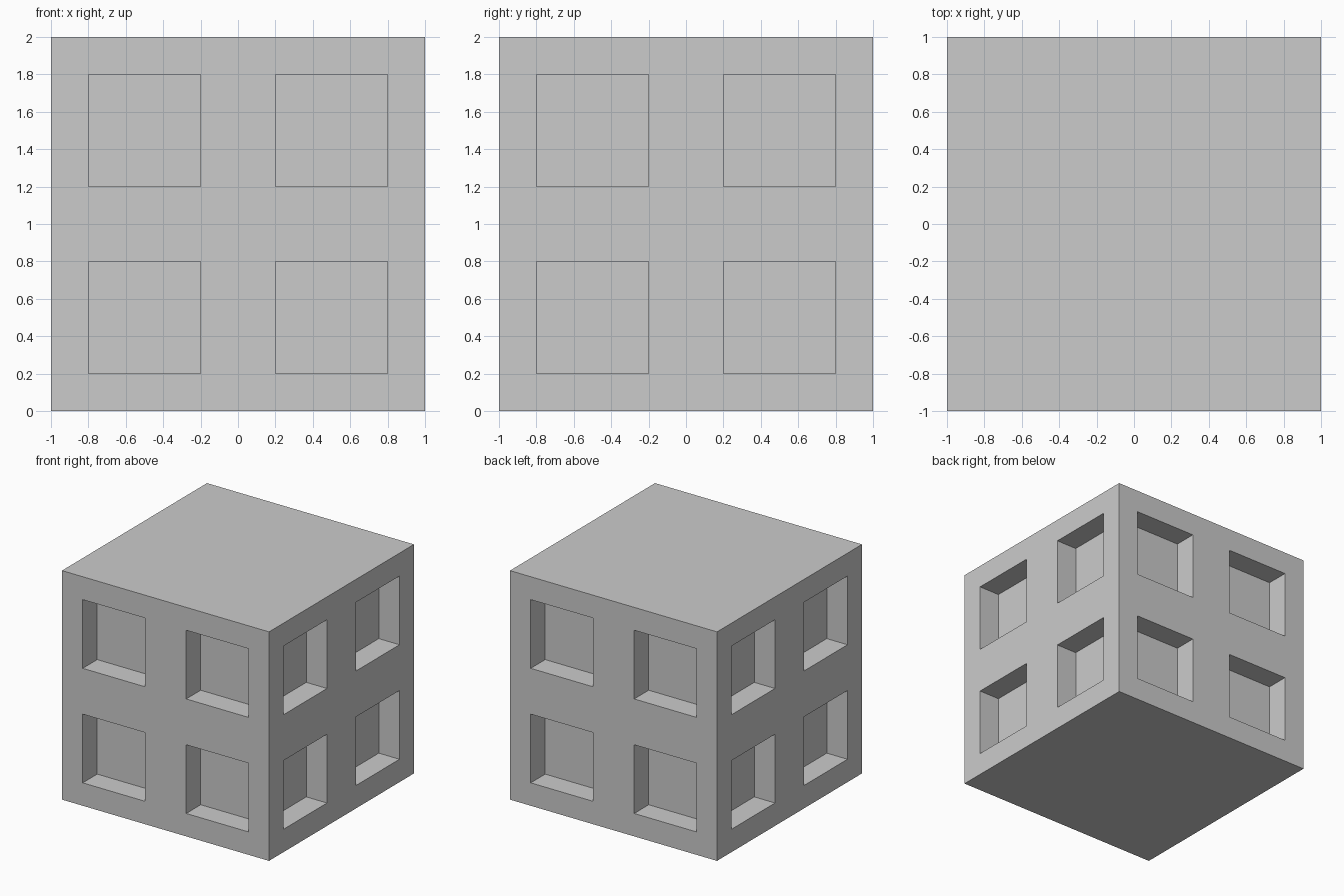
import bpy, bmesh
from mathutils import Matrix

if "Cube" in bpy.data.objects:
    bpy.data.objects.remove(bpy.data.objects["Cube"])

DEPTH = 0.2    # recess depth
MARGIN = 0.2   # frame width around each recess

bm = bmesh.new()

# Cube body, each face split into a 2 x 2 grid of panels
bmesh.ops.create_cube(bm, size=2, matrix=Matrix.Translation((0, 0, 1)))
bmesh.ops.subdivide_edges(bm, edges=bm.edges[:], cuts=1, use_grid_fill=True)
bm.normal_update()

# Plain top and bottom
for sign in (1, -1):
    flat = [f for f in bm.faces if f.normal.z * sign > 0.9]
    bmesh.ops.dissolve_faces(bm, faces=flat)
bm.normal_update()

# Square window recesses on the four sides
panels = [f for f in bm.faces if abs(f.normal.z) < 0.1]
bmesh.ops.inset_individual(bm, faces=panels, thickness=MARGIN, use_even_offset=True)
bm.normal_update()
backs = bmesh.ops.extrude_discrete_faces(bm, faces=panels)["faces"]
bm.normal_update()
for f in backs:
    inward = -f.normal.copy() * DEPTH
    # Straight-walled recess: connect the moved panel back to its opening
    for v in f.verts:
        v.co += inward

bmesh.ops.recalc_face_normals(bm, faces=bm.faces[:])
mesh = bpy.data.meshes.new("windowed_block")
bm.to_mesh(mesh)
bm.free()
block = bpy.data.objects.new("windowed_block", mesh)
bpy.context.collection.objects.link(block)
